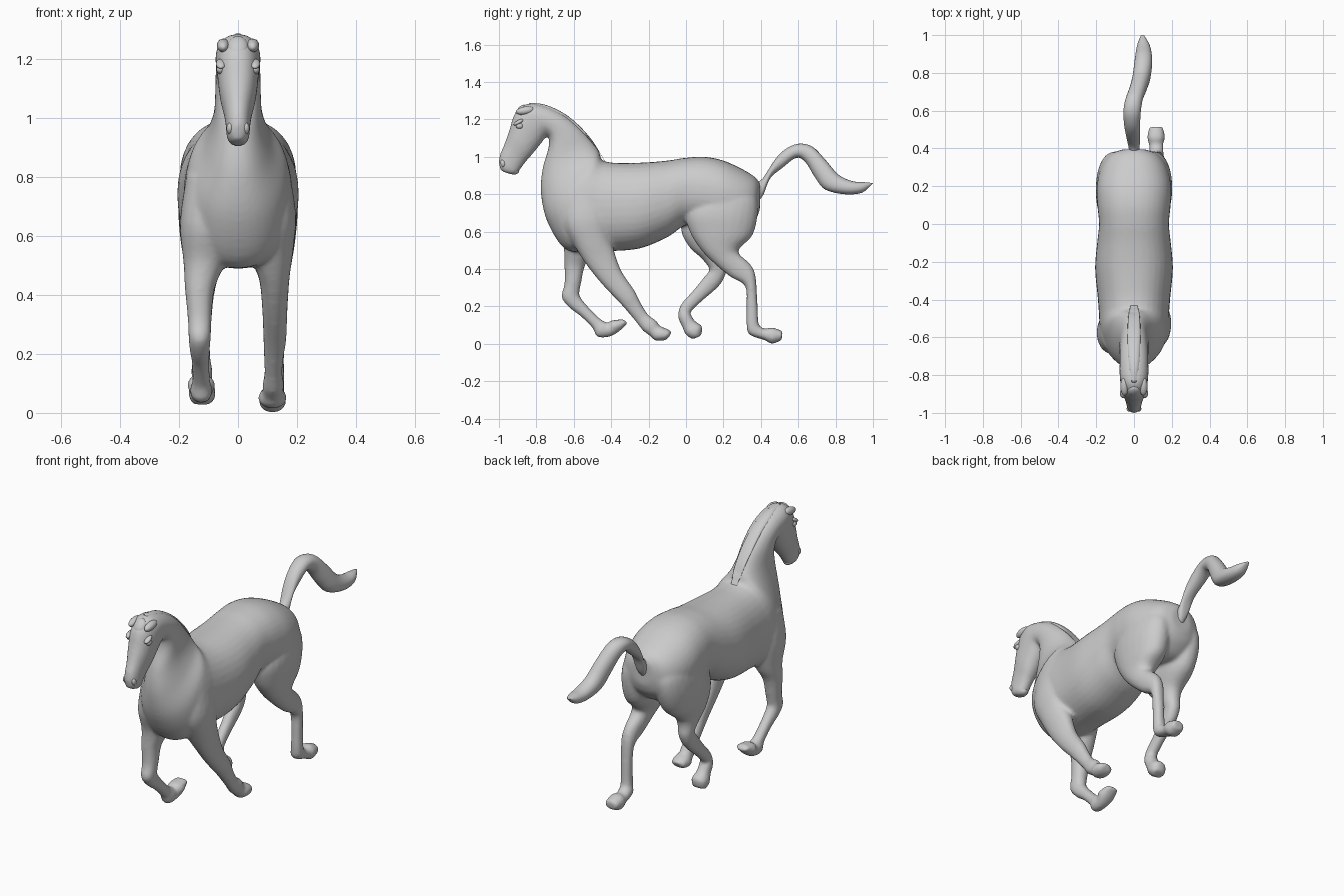
import bpy, bmesh
from math import sin, cos, pi, copysign
from mathutils import Vector, Matrix


def finish(name, bm):
    bmesh.ops.recalc_face_normals(bm, faces=bm.faces)
    me = bpy.data.meshes.new(name)
    bm.to_mesh(me)
    bm.free()
    for p in me.polygons:
        p.use_smooth = True
    ob = bpy.data.objects.new(name, me)
    bpy.context.collection.objects.link(ob)
    return ob


def spline(a, b, c, d, t):
    return 0.5 * (2*b + (c - a)*t + (2*a - 5*b + 4*c - d)*t*t + (3*b - a - 3*c + d)*t**3)


def loft(name, rows, side=1, steps=4, n=24, power=0.92):
    """Rows are (y1, z1, y2, z2, half width, x): two edge points of an oval section."""
    rows = [Vector(r) for r in rows]
    dense = []
    for i in range(len(rows) - 1):
        q = [rows[max(i-1, 0)], rows[i], rows[i+1], rows[min(i+2, len(rows)-1)]]
        dense += [spline(*q, k / steps) for k in range(steps)]
    dense.append(rows[-1])
    bm = bmesh.new()
    rings = []
    for y1, z1, y2, z2, w, x in dense:
        ring = []
        for k in range(n):
            a = 2 * pi * k / n
            c, s = (copysign(abs(f)**power, f) for f in (cos(a), sin(a)))
            ring.append(bm.verts.new((side * (x + w*s), (y1+y2)/2 + (y1-y2)/2*c,
                                      (z1+z2)/2 + (z1-z2)/2*c)))
        rings.append(ring)
    for r, t in zip(rings, rings[1:]):
        for k in range(n):
            bm.faces.new((r[k], r[(k+1) % n], t[(k+1) % n], t[k]))
    bm.faces.new(rings[0])
    bm.faces.new(rings[-1])
    return finish(name, bm)


def blob(name, loc, size, tilt=0):
    bm = bmesh.new()
    m = Matrix.Translation(loc) @ Matrix.Rotation(tilt, 4, 'X') @ Matrix.Diagonal((*size, 1))
    bmesh.ops.create_uvsphere(bm, u_segments=16, v_segments=10, radius=1, matrix=m)
    return finish(name, bm)


# Trunk, neck and head: one loft fanning around the chest and throat
trunk = [
    (.395, .86, .395, .72, .06), (.365, .895, .37, .66, .128), (.3, .935, .3, .6, .175),
    (.2, .98, .2, .6, .197), (.1, 1.0, .1, .62, .194), (0, .995, 0, .635, .185),
    (-.1, .98, -.1, .57, .195), (-.22, .97, -.25, .51, .206), (-.36, .967, -.42, .495, .192),
    (-.43, .975, -.54, .49, .185), (-.45, .985, -.65, .51, .182), (-.457, 1.0, -.74, .65, .162),
    (-.465, 1.03, -.775, .8, .112), (-.5, 1.08, -.768, .93, .083), (-.57, 1.16, -.737, 1.04, .077)]
head = [
    (-.65, 1.225, -.732, 1.095, .076), (-.75, 1.272, -.738, 1.112, .076),
    (-.85, 1.283, -.745, 1.112, .076), (-.915, 1.23, -.78, 1.065, .07),
    (-.945, 1.14, -.825, 1.01, .061), (-.97, 1.07, -.86, .97, .048),
    (-.995, 1.01, -.885, .935, .041), (-1.0, .965, -.905, .91, .038), (-.99, .925, -.93, .905, .024)]
body = loft("body_head_and_legs", [(*r, 0) for r in trunk + head], steps=5, n=36, power=.9)

# Foreleg on the right, reaching back
legs = [loft("right_foreleg", [
    (-.65, .80, -.42, .84, .08, .095), (-.66, .65, -.4, .69, .092, .105), (-.6, .53, -.405, .58, .075, .113),
    (-.53, .42, -.385, .5, .052, .123), (-.45, .32, -.345, .39, .043, .125),
    (-.36, .225, -.275, .285, .039, .125), (-.315, .175, -.245, .225, .034, .122),
    (-.265, .115, -.205, .16, .03, .12), (-.23, .07, -.16, .125, .036, .12),
    (-.195, .045, -.14, .095, .036, .118), (-.165, .018, -.125, .09, .047, .117),
    (-.12, .018, -.09, .075, .045, .117), (-.095, .03, -.077, .062, .032, .117)])]

# Foreleg on the left, folded at the knee
legs.append(loft("left_foreleg", [
    (-.68, .80, -.45, .82, .08, .095), (-.69, .64, -.46, .65, .092, .105), (-.655, .52, -.5, .5, .07, .115),
    (-.65, .42, -.54, .42, .05, .13), (-.65, .32, -.56, .33, .041, .13),
    (-.665, .25, -.57, .275, .038, .13), (-.625, .195, -.565, .25, .035, .13),
    (-.56, .145, -.525, .2, .03, .127), (-.5, .085, -.46, .135, .03, .125),
    (-.475, .038, -.43, .118, .037, .125), (-.41, .038, -.415, .11, .036, .125),
    (-.36, .065, -.4, .125, .047, .125), (-.31, .11, -.335, .132, .034, .125)], side=-1))

# Hind leg on the right, pushing off behind
legs.append(loft("right_hind_leg", [
    (.13, .89, .3, .87, .05, .08), (.06, .8, .375, .79, .09, .093), (.0, .7, .383, .69, .098, .104),
    (.02, .6, .355, .58, .087, .108), (.075, .51, .29, .515, .068, .115),
    (.14, .44, .285, .48, .052, .122), (.235, .36, .345, .425, .042, .125),
    (.315, .31, .372, .36, .036, .127), (.323, .21, .382, .215, .03, .127),
    (.323, .11, .387, .115, .032, .125), (.338, .05, .4, .092, .037, .12),
    (.42, .02, .425, .08, .038, .117), (.46, .0, .46, .088, .047, .117),
    (.51, .02, .518, .068, .036, .117)]))

# Hind leg on the left, swinging forward
legs.append(loft("left_hind_leg", [
    (.13, .89, .3, .87, .05, .08), (.06, .8, .375, .79, .09, .093), (-.01, .7, .378, .69, .098, .104),
    (-.025, .6, .33, .57, .087, .108), (.02, .515, .235, .49, .065, .115),
    (.08, .46, .215, .44, .05, .12), (.125, .4, .215, .385, .04, .122),
    (.1, .362, .18, .313, .036, .124), (.035, .282, .09, .233, .03, .124),
    (-.027, .21, .025, .17, .03, .124), (-.042, .145, .03, .15, .036, .123),
    (-.02, .09, .05, .12, .036, .122), (.0, .048, .087, .092, .047, .122),
    (.035, .025, .08, .043, .036, .122)], side=-1))

# Fuse trunk and legs into one sculpted skin
bpy.context.view_layer.update()
with bpy.context.temp_override(active_object=body, object=body,
                               selected_objects=[body] + legs,
                               selected_editable_objects=[body] + legs):
    bpy.ops.object.join()
fuse = body.modifiers.new("fuse", 'REMESH')
fuse.mode = 'VOXEL'
fuse.voxel_size = .01
fuse.use_smooth_shade = True
soften = body.modifiers.new("soften", 'SMOOTH')
soften.factor = .5
soften.iterations = 5

# Mane strip along the crest
crest = [(-.42, .955, .008), (-.465, 1.025, .022), (-.5, 1.083, .03), (-.57, 1.163, .034),
         (-.65, 1.228, .034), (-.75, 1.275, .032), (-.84, 1.286, .02)]
loft("mane", [(y, z + .003, y + .035, z - .055, w, 0) for y, z, w in crest], n=16)

# Tail, arched and swinging to one side
loft("tail", [
    (.37, .86, .385, .76, .025, 0), (.41, .885, .415, .8, .03, 0), (.475, .985, .45, .885, .036, -.005),
    (.53, 1.04, .52, .945, .042, -.01), (.6, 1.07, .59, .995, .046, -.01), (.675, 1.055, .64, .97, .046, 0),
    (.745, .985, .69, .89, .046, .022), (.815, .905, .745, .825, .048, .04),
    (.89, .87, .85, .8, .046, .05), (.95, .865, .94, .808, .034, .05), (1.0, .86, .99, .848, .01, .045)])

# Ears, eyes, brows and nostrils
for side, s in (("right", 1), ("left", -1)):
    blob(side + "_ear", (s*.05, -.86, 1.247), (.022, .05, .022), .15)
    blob(side + "_eye", (s*.06, -.89, 1.165), (.013, .02, .015))
    blob(side + "_brow", (s*.058, -.895, 1.185), (.017, .03, .011), .5)
    blob(side + "_nostril", (s*.027, -.978, .965), (.012, .014, .02), .3)

# Forelock and lower lip
blob("forelock", (0, -.885, 1.24), (.036, .022, .045), -.6)
blob("lower_lip", (0, -.92, .925), (.026, .028, .02))
